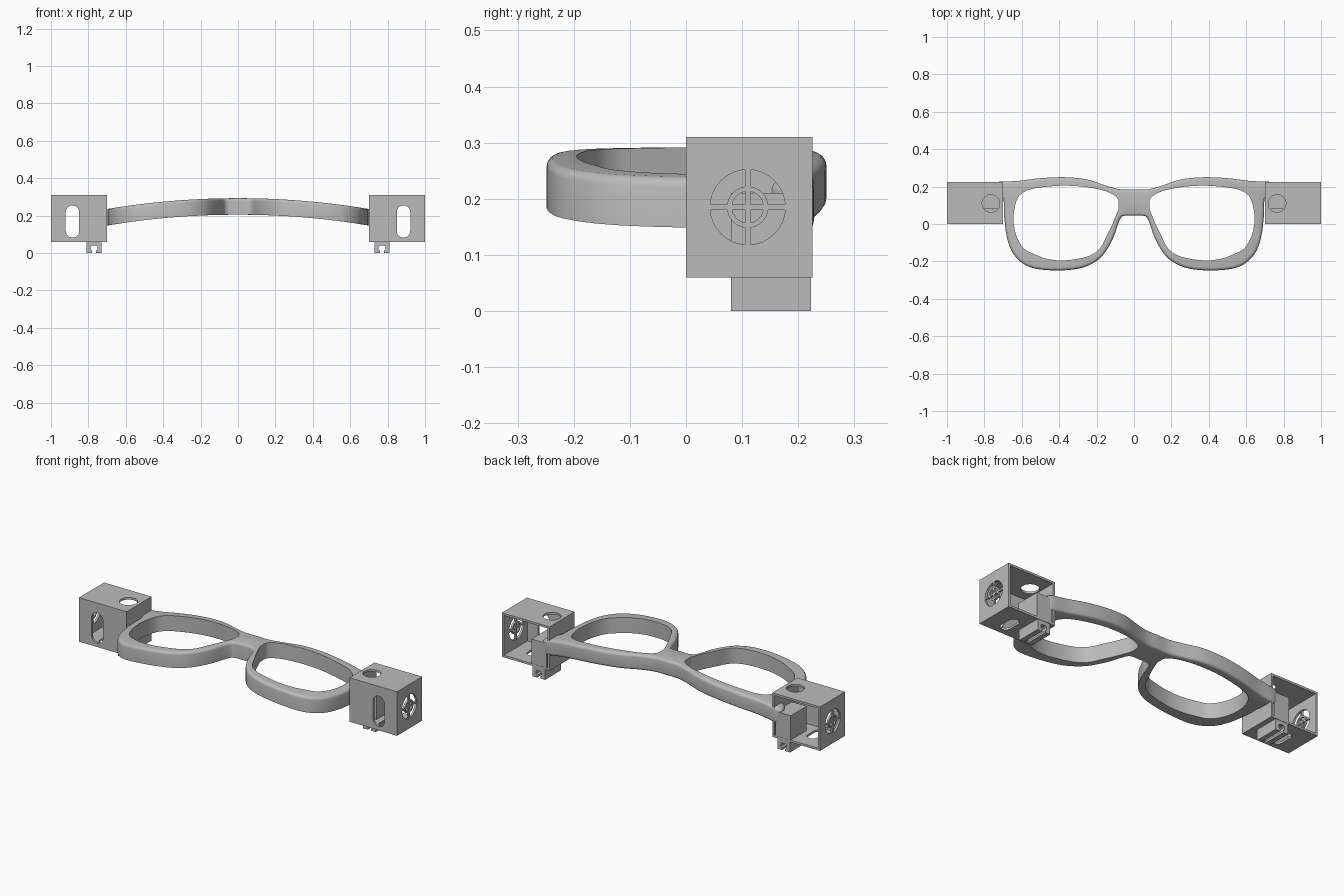
import bpy, bmesh, math
from mathutils import Matrix, Vector

cube = bpy.data.objects.get("Cube")
if cube:
    bpy.data.objects.remove(cube, do_unlink=True)

GREY = (0.5, 0.5, 0.5, 1.0)
mat = bpy.data.materials.new("plain grey")
mat.use_nodes = True
mat.diffuse_color = GREY
mat.node_tree.nodes["Principled BSDF"].inputs["Base Color"].default_value = GREY


def make(name, bm):
    bmesh.ops.recalc_face_normals(bm, faces=bm.faces)
    me = bpy.data.meshes.new(name)
    bm.to_mesh(me)
    bm.free()
    ob = bpy.data.objects.new(name, me)
    bpy.context.collection.objects.link(ob)
    me.materials.append(mat)
    return ob


def add_box(bm, lo, hi):
    lo, hi = Vector(lo), Vector(hi)
    m = Matrix.Translation((lo + hi) / 2) @ Matrix.Diagonal((*(hi - lo), 1))
    bmesh.ops.create_cube(bm, size=1, matrix=m)


def box(name, lo, hi):
    bm = bmesh.new()
    add_box(bm, lo, hi)
    return make(name, bm)


def prism(name, outline, offset):
    """Extrude a flat outline of 3D points along an offset."""
    bm = bmesh.new()
    face = bm.faces.new([bm.verts.new(p) for p in outline])
    ext = bmesh.ops.extrude_face_region(bm, geom=[face], use_keep_orig=True)
    moved = [g for g in ext["geom"] if isinstance(g, bmesh.types.BMVert)]
    bmesh.ops.translate(bm, verts=moved, vec=offset)
    return make(name, bm)


def stadium(r, half, n=32):
    """Circle of radius r stretched into a slot along its second axis."""
    pts = []
    for side in (0, 1):
        for i in range(n // 2 + 1):
            a = math.pi * (side + i / (n // 2))
            pts.append((r * math.cos(a), r * math.sin(a) + (half if side == 0 else -half)))
    if half == 0:
        pts = [p for i, p in enumerate(pts) if i not in (n // 2, n + 1)]
    return pts


def bake(ob):
    """Turn the modifier result into plain geometry."""
    dg = bpy.context.evaluated_depsgraph_get()
    me = bpy.data.meshes.new_from_object(ob.evaluated_get(dg))
    ob.modifiers.clear()
    ob.data = me


def mirror(ob):
    mod = ob.modifiers.new("mirror", "MIRROR")
    mod.use_axis[0] = True
    mod.merge_threshold = 0.0005
    return mod


def smooth(ob):
    bpy.ops.object.select_all(action="DESELECT")
    ob.select_set(True)
    bpy.context.view_layer.objects.active = ob
    bpy.ops.object.shade_smooth_by_angle(angle=math.radians(35))


# Spectacle rim: outer edge paired with lens-hole edge, from bridge round to bridge
RIM = [
    (0, .185, .083, .10), (.07, .185, .09, .14), (.15, .205, .15, .175),
    (.25, .238, .26, .198), (.37, .25, .38, .205), (.5, .245, .5, .195),
    (.62, .23, .57, .18), (.74, .222, .61, .155), (.74, .17, .625, .13),
    (.7, .14, .635, .1), (.695, .05, .645, .03), (.68, -.07, .63, -.06),
    (.645, -.16, .59, -.13), (.58, -.22, .535, -.16), (.5, -.243, .47, -.185),
    (.38, -.248, .38, -.195), (.27, -.232, .27, -.18), (.19, -.19, .21, -.155),
    (.14, -.13, .175, -.12), (.105, -.06, .145, -.06), (.085, 0, .115, 0),
    (.06, .042, .095, .05), (0, .045, .083, .08)]


def spline(points, steps):
    """Catmull-Rom through points of any dimension."""
    pts = [Vector(p) for p in points]
    out = []
    for i in range(len(pts) - 1):
        a, b, c, d = (pts[max(0, min(len(pts) - 1, i + k))] for k in (-1, 0, 1, 2))
        for s in range(steps):
            t = s / steps
            out.append(0.5 * (2 * b + (c - a) * t + (2 * a - 5 * b + 4 * c - d) * t * t
                              + (3 * b - a - 3 * c + d) * t ** 3))
    return out + [pts[-1]]


def rim_height(x):
    return 0.293 - 0.118 * x * x


THICK = 0.088
bm = bmesh.new()
weight = bm.edges.layers.float.new("bevel_weight_edge")
rings = []
for ox, oy, ix, iy in spline(RIM, 4):
    ox = max(ox, 0)
    rings.append([bm.verts.new((x, y, rim_height(x) - drop))
                  for x, y, drop in ((ox, oy, 0), (ix, iy, 0), (ix, iy, THICK), (ox, oy, THICK))])
count = len(rings)
for i in range(count):
    a, b = rings[i], rings[(i + 1) % count]
    for k in range(4):
        if k == 3 and i == count - 1:
            continue  # open seam on the mirror plane
        j = (k + 1) % 4
        bm.faces.new((a[k], a[j], b[j], b[k]))
for a, b in zip(rings, rings[1:]):
    bm.edges.get((a[0], b[0]))[weight] = 1.0
    if min(a[3].co.y, b[3].co.y) > 0.16:
        bm.edges.get((a[3], b[3]))[weight] = 0.9
rim = make("spectacle_rim", bm)
mirror(rim)
bev = rim.modifiers.new("soft_edges", "BEVEL")
bev.limit_method = "WEIGHT"
bev.width = 0.016
bev.segments = 4
bev.use_clamp_overlap = False
bake(rim)
smooth(rim)

# Side housing: thin-walled box open at the back, with holes and slots
X0, X1, Y0, Y1, Z0, Z1 = 0.70, 1.0, 0.0, 0.225, 0.06, 0.31
WALL = 0.012
FAN_Y, FAN_Z = 0.11, 0.185
housing = box("side_housing", (X0, Y0, Z0), (X1, Y1, Z1))
cutters = [
    box("cavity_cutter", (X0 + WALL, Y0 + WALL, Z0 + WALL), (X1 - WALL, Y1 + 0.1, Z1 - WALL)),
    prism("top_hole_cutter", [(0.765 + u, 0.11 + v, 0.28) for u, v in stadium(0.047, 0)], (0, 0, 0.1)),
    prism("front_slot_cutter", [(0.885 + u, -0.05, 0.168 + v) for u, v in stadium(0.036, 0.05)], (0, 0.08, 0)),
    prism("floor_slot_cutter", [(0.88 + u, 0.09 + v, 0.04) for u, v in stadium(0.03, 0.03)], (0, 0, 0.05)),
    prism("vent_cutter", [(0.96, FAN_Y + u, FAN_Z + v) for u, v in stadium(0.067, 0)], (0.1, 0, 0)),
]
for cutter in cutters:
    cutter.hide_render = True
    mod = housing.modifiers.new(cutter.name, "BOOLEAN")
    mod.operation = "DIFFERENCE"
    mod.solver = "EXACT"
    mod.object = cutter
mirror(housing)
bake(housing)
for cutter in cutters:
    bpy.data.objects.remove(cutter, do_unlink=True)
smooth(housing)

# Vent grille: small ring and crossed bars filling the round side opening
bm = bmesh.new()
loops = []
for r, x in ((0.028, X1), (0.037, X1), (0.037, X1 - WALL), (0.028, X1 - WALL)):
    loops.append([bm.verts.new((x, FAN_Y + u, FAN_Z + v)) for u, v in stadium(r, 0)])
for k in range(4):
    a, b = loops[k], loops[(k + 1) % 4]
    for i in range(len(a)):
        j = (i + 1) % len(a)
        bm.faces.new((a[i], a[j], b[j], b[i]))
for w, h in ((0.069, 0.005), (0.005, 0.069)):
    add_box(bm, (X1 - WALL + 0.0005, FAN_Y - w, FAN_Z - h), (X1 - 0.0005, FAN_Y + w, FAN_Z + h))
grille = make("vent_grille", bm)
mirror(grille)
bake(grille)
smooth(grille)

# Mounting block joining the rim to the housing
block = box("mounting_block", (0.72, 0.08, Z0 + 0.001), (0.815, 0.224, 0.21))
mirror(block)
bake(block)

# Cable clip: C-shaped channel below the block
half = [(0.04, 0.062), (0.04, 0.0), (0.01, 0.0), (0.01, 0.012), (0.018, 0.018), (0.018, 0.034), (0.01, 0.04)]
profile = half + [(-u, v) for u, v in reversed(half)]
clip = prism("cable_clip", [(0.77 + u, 0.08, v) for u, v in profile], (0, 0.143, 0))
mirror(clip)
bake(clip)
